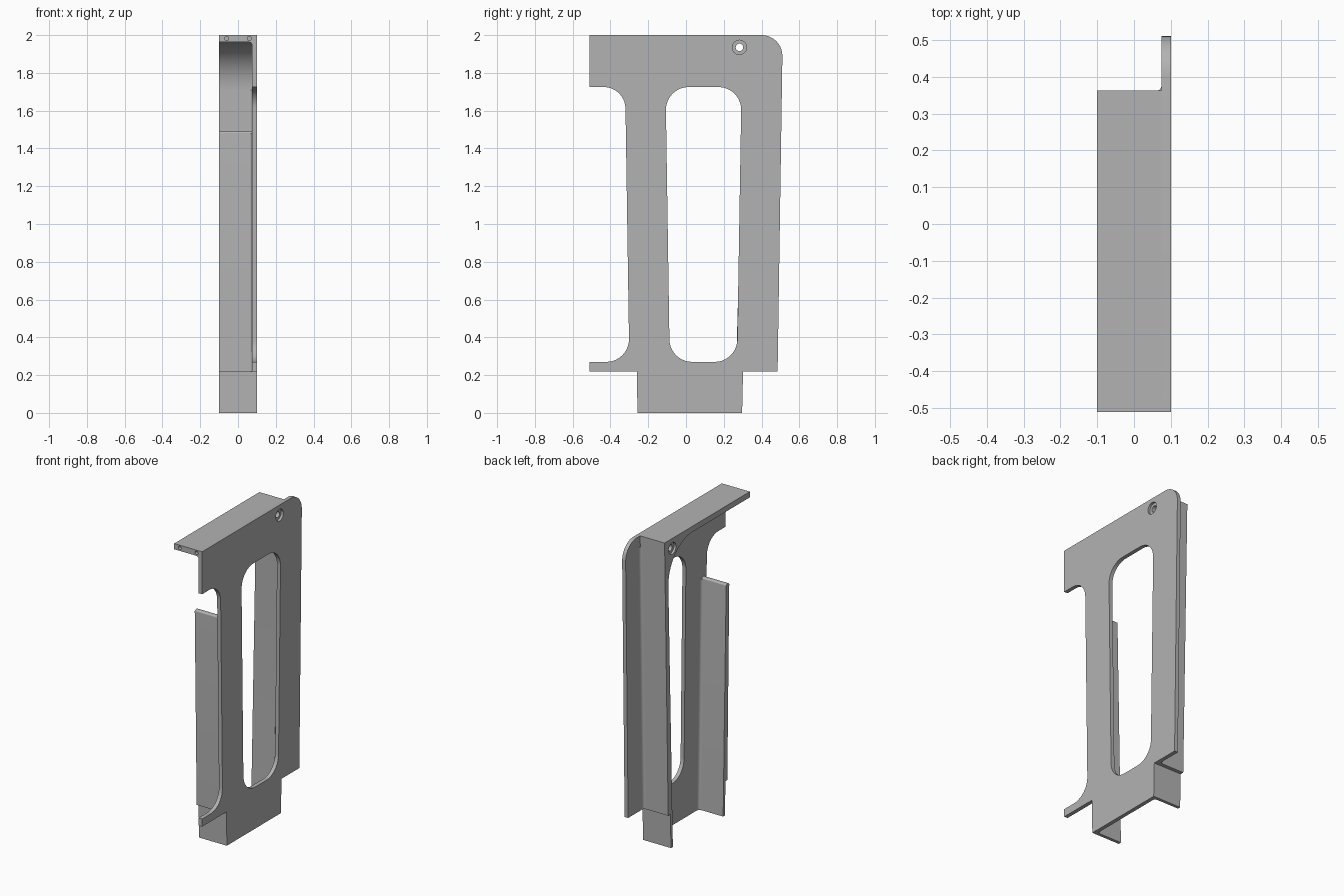
import bpy, bmesh, math
from mathutils import Vector, Matrix

cube = bpy.data.objects.get("Cube")
if cube:
    bpy.data.objects.remove(cube, do_unlink=True)

grey = bpy.data.materials.new("light_grey")
grey.use_nodes = True
COLOUR = (0.45, 0.45, 0.45, 1)
grey.diffuse_color = COLOUR
grey.node_tree.nodes["Principled BSDF"].inputs["Base Color"].default_value = COLOUR

OUTER, INNER, FAR = 0.1, 0.075, -0.1   # x of panel faces and of flange edges


def rounded(points, steps=10):
    """Polygon from (y, z[, radius]) corners, with arcs at the corners that have a radius."""
    out = []
    for i, p in enumerate(points):
        c = Vector(p[:2])
        if len(p) == 2:
            out.append(c)
            continue
        a = (Vector(points[i - 1][:2]) - c).normalized()
        b = (Vector(points[(i + 1) % len(points)][:2]) - c).normalized()
        half = a.angle(b) / 2
        centre = c + (a + b).normalized() * (p[2] / math.sin(half))
        start = c + a * (p[2] / math.tan(half)) - centre
        end = c + b * (p[2] / math.tan(half)) - centre
        sweep = start.angle_signed(end)
        for k in range(steps + 1):
            out.append(centre + Matrix.Rotation(-sweep * k / steps, 2) @ start)
    return out


def loft(name, ring_a, ring_b):
    """Solid between two matching rings of 3D points."""
    bm = bmesh.new()
    a = [bm.verts.new(p) for p in ring_a]
    b = [bm.verts.new(p) for p in ring_b]
    bm.faces.new(a)
    bm.faces.new(b)
    for i in range(len(a)):
        bm.faces.new((a[i - 1], a[i], b[i], b[i - 1]))
    bmesh.ops.recalc_face_normals(bm, faces=bm.faces)
    mesh = bpy.data.meshes.new(name)
    bm.to_mesh(mesh)
    bm.free()
    mesh.materials.append(grey)
    obj = bpy.data.objects.new(name, mesh)
    bpy.context.collection.objects.link(obj)
    return obj


def slab(name, points, x0, x1):
    ring = rounded(points)
    return loft(name, [(x0, *p) for p in ring], [(x1, *p) for p in ring])


def rod(centre, radius, length, axis):
    """Cylinder cutter along the x or y axis."""
    turn = Matrix.Rotation(math.pi / 2, 3, "Y" if axis == "x" else "X")
    rings = [[Vector(centre) + turn @ Vector((radius * math.cos(t), radius * math.sin(t), h))
              for t in (math.tau * k / 24 for k in range(24))]
             for h in (-length / 2, length / 2)]
    return loft("cutter", *rings)


def cut(obj, cutter):
    cutter.hide_render = True
    mod = obj.modifiers.new("cut", "BOOLEAN")
    mod.operation, mod.solver, mod.object = "DIFFERENCE", "EXACT", cutter
    bpy.context.view_layer.objects.active = obj
    bpy.ops.object.modifier_apply(modifier=mod.name)
    bpy.data.objects.remove(cutter, do_unlink=True)


# Side panel with its tall window
panel = slab("side_panel", [
    (-0.51, 2), (0.512, 2, 0.11), (0.485, 0.22), (0.302, 0.22), (0.297, 0),
    (-0.257, 0), (-0.26, 0.22), (-0.51, 0.22), (-0.51, 0.27), (-0.3, 0.27, 0.12),
    (-0.322, 1.725, 0.115), (-0.51, 1.725)], INNER, OUTER)
cut(panel, slab("cutter", [
    (-0.108, 1.725, 0.12), (0.294, 1.725, 0.12),
    (0.27, 0.27, 0.12), (-0.086, 0.27, 0.12)], 0, 0.2))

# Top plate curving down into the back flange
bracket = slab("top_plate_and_back_flange", [
    (-0.51, 2), (0.362, 2), (0.325, 0.22), (0.302, 0.22), (0.297, 0),
    (0.277, 0), (0.33, 1.963, 0.25), (-0.51, 1.963)], FAR, INNER)

# Front flange, stepped at the foot
front = slab("front_flange", [
    (-0.3, 1.49, 0.01), (-0.268, 1.49, 0.01), (-0.237, 0), (-0.257, 0),
    (-0.26, 0.22), (-0.28, 0.22)], FAR, INNER)

# Pivot hole, wider at both mouths
PIVOT = (0.283, 1.935)
for part in (panel, bracket):
    cut(part, rod((0, *PIVOT), 0.02, 0.5, "x"))
cut(panel, rod((OUTER, *PIVOT), 0.038, 0.03, "x"))
cut(bracket, rod((FAR, *PIVOT), 0.038, 0.03, "x"))

# Screw holes in the front edge of the top plate
for x in (-0.06, 0.06):
    cut(bracket, rod((x, -0.51, 1.982), 0.011, 0.2, "y"))


def fillet(name, low, high, side, r=0.018):
    """Concave strip where a flange meets the panel."""
    shape = [(0, 0)] + [(r * (1 - math.sin(t)), r * (1 - math.cos(t)))
                        for t in (math.pi / 2 * k / 5 for k in range(6))]
    rings = [[(INNER - u, y + side * v, z) for u, v in shape] for y, z in (low, high)]
    return loft(name, *rings)


parts = [
    panel, bracket, front,
    fillet("back_flange_outer_fillet", (0.325, 0.22), (0.36, 1.93), 1),
    fillet("back_flange_inner_fillet", (0.277, 0), (0.323, 1.71), -1),
    fillet("front_flange_outer_fillet", (-0.28, 0.22), (-0.3, 1.48), -1),
    fillet("front_flange_inner_fillet", (-0.237, 0), (-0.268, 1.48), 1),
]

# Fillet under the top plate
under = [(0, 0)] + [(0.018 * (1 - math.sin(t)), 0.018 * (1 - math.cos(t)))
                    for t in (math.pi / 2 * k / 5 for k in range(6))]
parts.append(loft("top_plate_fillet", *[[(INNER - u, y, 1.963 - v) for u, v in under]
                                        for y in (-0.51, 0.08)]))

bpy.ops.object.select_all(action="DESELECT")
for part in parts:
    part.select_set(True)
bpy.context.view_layer.objects.active = panel
bpy.ops.object.shade_smooth_by_angle(angle=math.radians(30))
